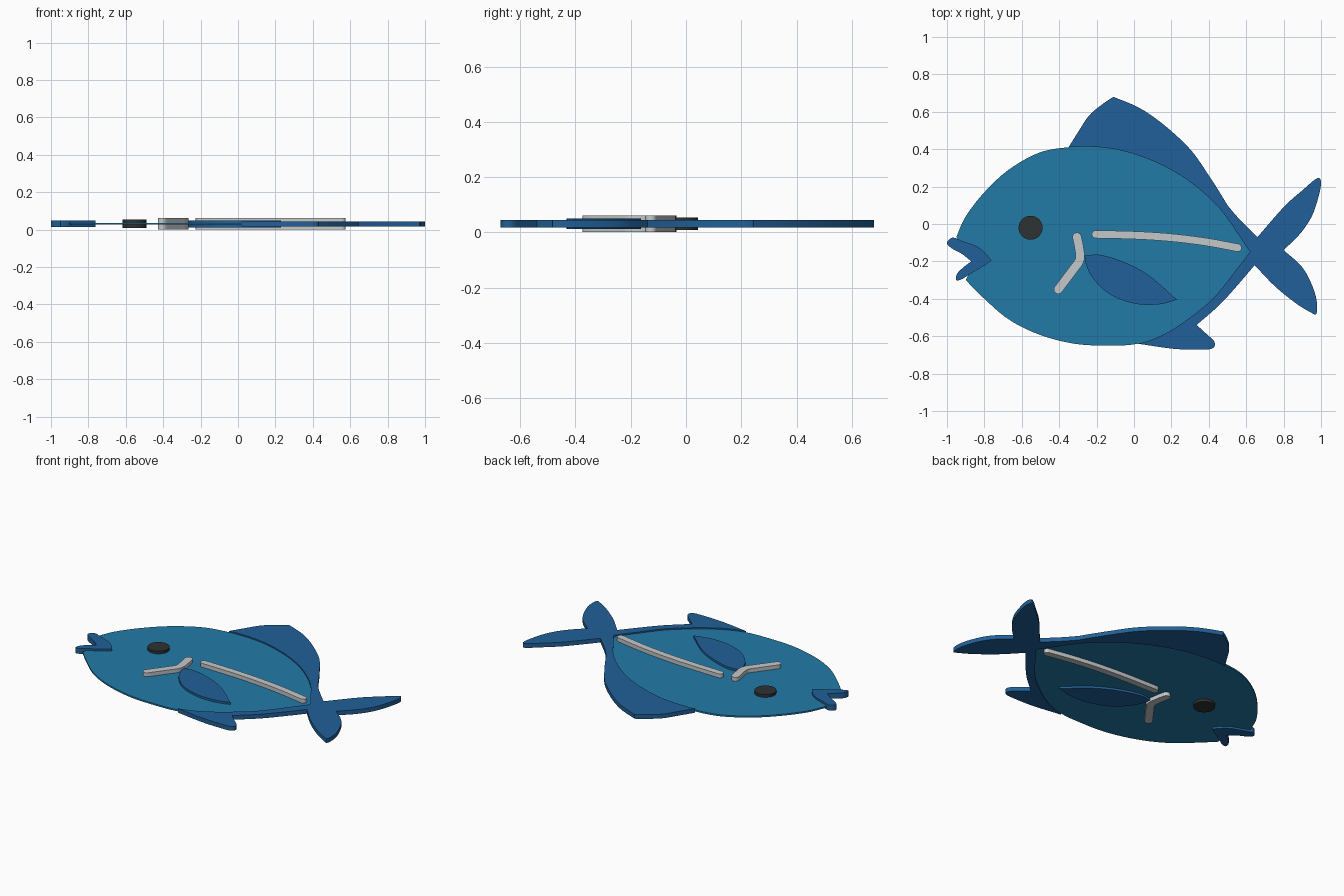
import bpy, bmesh, math
from mathutils import Vector

cube = bpy.data.objects.get("Cube")
if cube:
    bpy.data.objects.remove(cube, do_unlink=True)

MID = .031    # height of the flat middle plane
STEPS = 6     # samples per outline segment


def material(name, colour):
    mat = bpy.data.materials.new(name)
    mat.use_nodes = True
    mat.diffuse_color = (*colour, 1)
    mat.node_tree.nodes["Principled BSDF"].inputs["Base Color"].default_value = (*colour, 1)
    return mat


body_blue = material("body blue", (.016, .195, .39))
fin_blue = material("fin blue", (.015, .117, .314))
stripe_grey = material("stripe grey", (.56, .58, .59))
eye_black = material("eye black", (.027, .032, .032))


def smooth(points):
    """Smooth curve through the points, sharp only at its two ends."""
    p = [Vector(q) for q in points]
    p = [2 * p[0] - p[1]] + p + [2 * p[-1] - p[-2]]
    result = []
    for a, b, c, d in zip(p, p[1:], p[2:], p[3:]):
        for i in range(STEPS):
            t = i / STEPS
            result.append(b + .5 * t * (c - a + t * (2 * a - 5 * b + 4 * c - d
                                                     + t * (3 * (b - c) + d - a))))
    return result + [p[-2]]


def plate(name, outline, thickness, mat):
    """Flat plate with the given outline, centred on the middle plane."""
    clean = [p for i, p in enumerate(outline) if (p - outline[i - 1]).length > 1e-4]
    bm = bmesh.new()
    face = bm.faces.new([bm.verts.new((p.x, p.y, MID - thickness / 2)) for p in clean])
    extruded = bmesh.ops.extrude_face_region(bm, geom=[face], use_keep_orig=True)
    top = [v for v in extruded["geom"] if isinstance(v, bmesh.types.BMVert)]
    bmesh.ops.translate(bm, verts=top, vec=(0, 0, thickness))
    bmesh.ops.recalc_face_normals(bm, faces=bm.faces)
    mesh = bpy.data.meshes.new(name)
    bm.to_mesh(mesh)
    bm.free()
    mesh.materials.append(mat)
    obj = bpy.data.objects.new(name, mesh)
    bpy.context.collection.objects.link(obj)
    bpy.ops.object.select_all(action="DESELECT")
    obj.select_set(True)
    bpy.context.view_layer.objects.active = obj
    bpy.ops.object.shade_smooth_by_angle(angle=math.radians(30))


def band(path, radius):
    """Outline of a round-ended strip that follows the path."""
    path = smooth(path)
    left, right = [], []
    for i, p in enumerate(path):
        along = (path[min(i + 1, len(path) - 1)] - path[max(i - 1, 0)]).normalized()
        side = Vector((-along.y, along.x)) * radius
        left.append(p + side)
        right.append(p - side)

    def cap(centre, start):
        arm = start - centre
        angles = [-math.pi * k / 8 for k in range(1, 8)]
        return [centre + Vector((arm.x * math.cos(a) - arm.y * math.sin(a),
                                 arm.x * math.sin(a) + arm.y * math.cos(a)))
                for a in angles]

    return left + cap(path[-1], left[-1]) + right[::-1] + cap(path[0], right[0])


# Body: thin oval sheet with a mouth notch
back = smooth([(-.95, -.07), (-.9, .04), (-.8, .17), (-.67, .29), (-.51, .38),
               (-.35, .41), (-.18, .41), (-.02, .38), (.16, .31), (.32, .21),
               (.46, .08), (.56, -.06), (.62, -.15)])
belly = smooth([(.62, -.15), (.55, -.24), (.43, -.39), (.3, -.5), (.16, -.59),
                (.02, -.64), (-.13, -.65), (-.32, -.64), (-.51, -.59),
                (-.67, -.51), (-.8, -.4), (-.9, -.3)])
plate("body", back + belly + [Vector((-.85, -.2))], .01, body_blue)

# Dorsal fin, tail and belly fin: one thicker border piece round the body
fin_runs = [
    [(-.35, .41), (-.3, .49), (-.24, .58), (-.17, .64), (-.11, .68)],
    [(-.11, .68), (.03, .62), (.16, .53), (.3, .4), (.4, .26), (.47, .15), (.5, .1)],
    [(.5, .1), (.56, .03), (.66, -.07)],
    [(.66, -.07), (.8, .09), (.9, .18), (.98, .245), (1, .22), (.985, .14),
     (.95, .04), (.89, -.05), (.8, -.14)],
    [(.8, -.14), (.89, -.22), (.94, -.3), (.975, -.4), (.975, -.48), (.94, -.47),
     (.86, -.42), (.75, -.33), (.645, -.22)],
    [(.645, -.22), (.56, -.32), (.46, -.43), (.335, -.54)],
    [(.335, -.54), (.39, -.59), (.43, -.63), (.42, -.665), (.35, -.672),
     (.21, -.667), (.02, -.64)],
]
fins = [p for run in fin_runs for p in smooth(run)]
inner = back[5 * STEPS:] + belly[:5 * STEPS + 1]
plate("border_fins", fins + inner[::-1], .027, fin_blue)

# Side fin and lips stand proud of both faces
side_fin = smooth([(-.265, -.17), (-.18, -.165), (-.05, -.205), (.08, -.275), (.23, -.405)])
side_fin += smooth([(.23, -.405), (.13, -.43), (0, -.425), (-.13, -.375),
                    (-.22, -.29), (-.255, -.22), (-.265, -.17)])
plate("side_fin", side_fin, .037, fin_blue)

lips = smooth([(-.87, -.2), (-.92, -.16), (-.975, -.13), (-1, -.1), (-.97, -.073),
               (-.92, -.09), (-.84, -.12), (-.795, -.155), (-.762, -.195)])
lips += smooth([(-.762, -.195), (-.8, -.222), (-.88, -.27), (-.92, -.295),
                (-.95, -.3), (-.945, -.265), (-.91, -.23), (-.87, -.2)])
plate("lips", lips, .035, fin_blue)

# Raised stripes on both faces
plate("side_stripe", band([(-.205, -.055), (0, -.06), (.19, -.072), (.38, -.095),
                           (.555, -.127)], .021), .06, stripe_grey)
plate("gill_stripe", band([(-.305, -.07), (-.293, -.13), (-.29, -.19), (-.33, -.25),
                           (-.405, -.35)], .024), .06, stripe_grey)

# Eye disc
eye = [Vector((-.553 + .064 * math.cos(a), -.02 + .064 * math.sin(a)))
       for a in (math.tau * k / 32 for k in range(32))]
plate("eye", eye, .045, eye_black)
